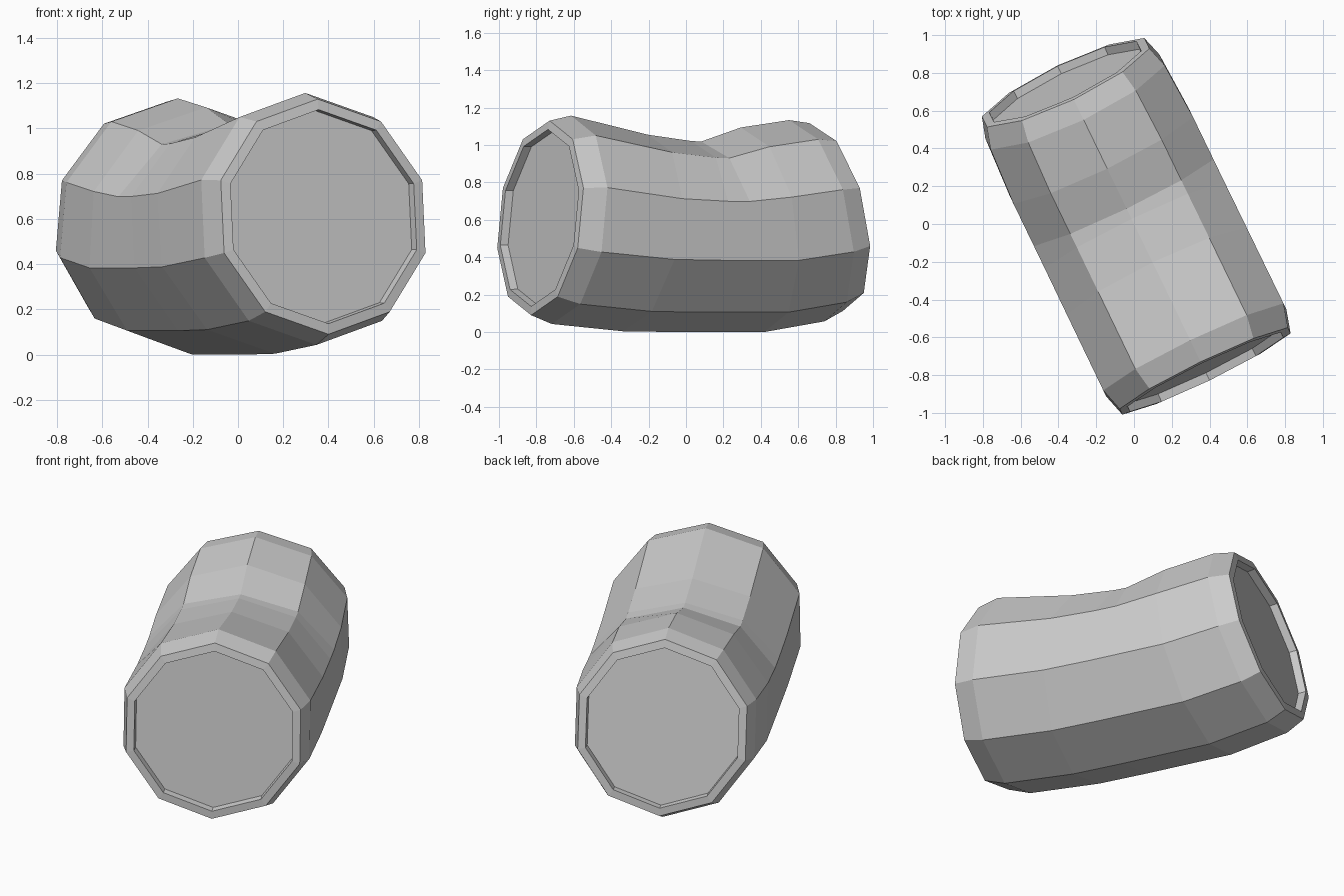
import bpy, bmesh
from math import sin, cos, pi
from mathutils import Vector

if "Cube" in bpy.data.objects:
    bpy.data.objects.remove(bpy.data.objects["Cube"])

SIDES = 10
AXIS = Vector((-0.435, 0.90, 0)).normalized()   # barrel length, front to back
SIDE = Vector((0.90, 0.435, 0)).normalized()    # across the barrel

# rings front to back: distance along axis, centre height, radius,
# lean of the ring (top shifts by +lean), squash of the upper half
RINGS = [
    (-0.825, 0.61, 0.470, 0.050, 1.00),   # front recessed lid
    (-0.870, 0.61, 0.473, 0.050, 1.00),   # front rim inner
    (-0.865, 0.61, 0.520, 0.055, 1.00),   # front rim outer
    (-0.740, 0.60, 0.557, 0.057, 1.00),   # front shoulder
    (-0.300, 0.56, 0.556, 0.075, 0.89),
    (-0.020, 0.555, 0.555, 0.050, 0.84),  # dent
    (0.140, 0.555, 0.555, -0.050, 0.835),
    (0.395, 0.555, 0.555, -0.070, 0.97),
    (0.717, 0.595, 0.538, -0.105, 1.00),  # back shoulder
    (0.832, 0.615, 0.502, -0.100, 1.00),  # back rim outer
    (0.837, 0.615, 0.455, -0.092, 1.00),  # back rim inner
    (0.792, 0.61, 0.452, -0.092, 1.00),   # back recessed lid
]


def make_ring(bm, s, zc, r, lean, squash):
    verts = []
    for i in range(SIDES):
        a = pi / 2 + 2 * pi * i / SIDES
        h = sin(a) * (squash if sin(a) > 0 else 1)
        p = AXIS * (s + lean * sin(a)) + SIDE * (r * cos(a))
        verts.append(bm.verts.new((p.x, p.y, zc + r * h)))
    return verts


# sagging dented barrel with recessed ends
bm = bmesh.new()
loops = [make_ring(bm, *ring) for ring in RINGS]
for a, b in zip(loops, loops[1:]):
    for i in range(SIDES):
        j = (i + 1) % SIDES
        bm.faces.new((a[i], a[j], b[j], b[i]))
bm.faces.new(loops[0])
bm.faces.new(loops[-1])
bmesh.ops.recalc_face_normals(bm, faces=bm.faces)

mesh = bpy.data.meshes.new("barrel")
bm.to_mesh(mesh)
bm.free()
barrel = bpy.data.objects.new("barrel", mesh)
bpy.context.collection.objects.link(barrel)
